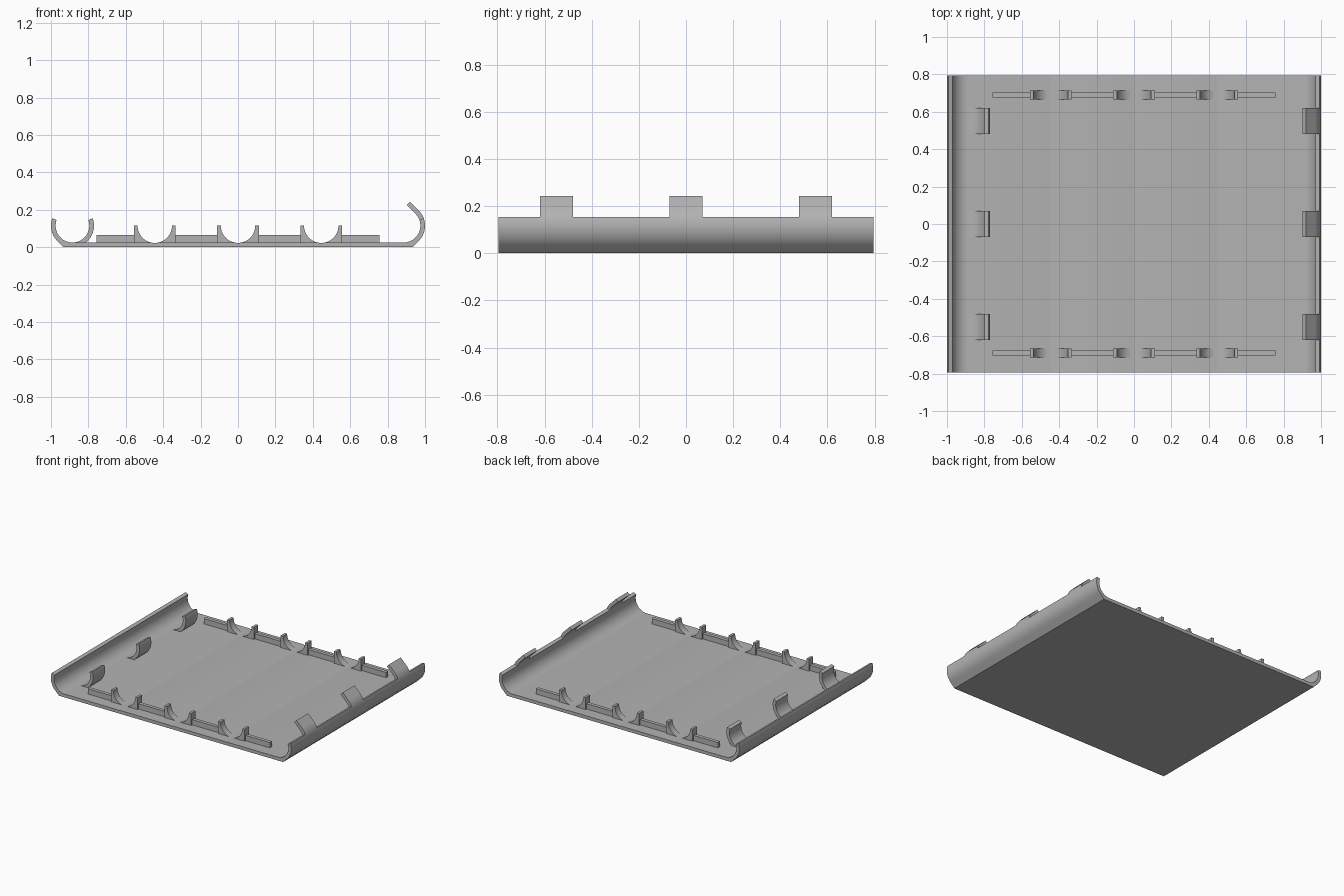
import bpy, bmesh, math

cube = bpy.data.objects.get("Cube")
if cube:
    bpy.data.objects.remove(cube, do_unlink=True)

HALF_DEPTH = 0.795
FLOOR = 0.025                 # floor thickness
OUTER, INNER = 0.115, 0.09    # radii of the rolled edges
CX, CZ = 0.885, 0.115         # centre of the rolled edges
TIP = 20                      # angle at which the rolled walls end
PITCH = 0.445                 # spacing of the cradles
CRADLE_R = 0.092

grey = bpy.data.materials.new("plain_grey")
grey.use_nodes = True
colour = (0.45, 0.45, 0.45, 1)
grey.diffuse_color = colour
grey.node_tree.nodes["Principled BSDF"].inputs["Base Color"].default_value = colour


def arc(cx, cz, r, start, end, n=16):
    """Points along an arc in the x-z plane, angles in degrees."""
    angles = [math.radians(start + (end - start) * i / n) for i in range(n + 1)]
    return [(cx + r * math.cos(a), cz + r * math.sin(a)) for a in angles]


def extrude(name, outline, y, depth):
    """Solid with the given x-z outline, centred on y."""
    bm = bmesh.new()
    face = bm.faces.new([bm.verts.new((x, y - depth / 2, z)) for x, z in outline])
    moved = bmesh.ops.extrude_face_region(bm, geom=[face])["geom"]
    bmesh.ops.translate(bm, vec=(0, depth, 0),
                        verts=[v for v in moved if isinstance(v, bmesh.types.BMVert)])
    bmesh.ops.recalc_face_normals(bm, faces=bm.faces)
    mesh = bpy.data.meshes.new(name)
    bm.to_mesh(mesh)
    bm.free()
    mesh.materials.append(grey)
    obj = bpy.data.objects.new(name, mesh)
    bpy.context.collection.objects.link(obj)
    bpy.ops.object.select_all(action='DESELECT')
    obj.select_set(True)
    bpy.context.view_layer.objects.active = obj
    bpy.ops.object.shade_smooth_by_angle(angle=math.radians(25))
    return obj


def mirrored(points):
    return [(-x, z) for x, z in reversed(points)]


# Tray: flat base, bevelled bottom corners, rolled walls, shallow floor grooves
corner = CX + OUTER * math.tan(math.radians(22.5))
right_wall = ([(corner, 0)] + arc(CX, CZ, OUTER, -45, TIP)
              + arc(CX, CZ, INNER, TIP, -90, 24))
half_groove = math.degrees(math.acos((CZ - FLOOR) / CRADLE_R))
grooves = []
for i in (1, 0, -1):
    grooves += arc(i * PITCH, CZ, CRADLE_R, -90 + half_groove, -90 - half_groove, 4)
extrude("tray", right_wall + grooves + mirrored(right_wall), 0, 2 * HALF_DEPTH)

# Hooks along the right wall's opposite side and snap clips on the left wall
hook = (arc(-CX, CZ, INNER, -90, TIP, 24)
        + [(x, max(z, 0.01)) for x, z in arc(-CX, CZ, OUTER, TIP, -90, 24)])
s = 0.066 * math.sqrt(0.5)
outer_arc = arc(CX, CZ, OUTER, TIP, 45, 8)
inner_arc = arc(CX, CZ, INNER, 45, TIP, 8)
clip = (outer_arc + [(outer_arc[-1][0] - s, outer_arc[-1][1] + s),
                     (inner_arc[0][0] - s, inner_arc[0][1] + s)] + inner_arc)
for place, y in (("front", -0.55), ("middle", 0), ("back", 0.55)):
    extrude(f"{place}_hook", hook, y, 0.14)
    extrude(f"{place}_clip", clip, y, 0.14)

# Rows of cradles joined by low ribs
SINK = 0.01
HALF_CRADLE = 0.111
for row, y in (("front", -0.69), ("back", 0.69)):
    for i in (-1, 0, 1):
        cx = i * PITCH
        half = ([(HALF_CRADLE, SINK), (HALF_CRADLE, CZ)]
                + arc(0, CZ, CRADLE_R, 0, -90 + half_groove, 20)
                + [(CRADLE_R * math.sin(math.radians(half_groove)), SINK)])
        for side, points in (("left", half), ("right", mirrored(half))):
            extrude(f"{row}_cradle_{side}", [(x + cx, z) for x, z in points], y, 0.05)
    ends = [-0.757]
    for i in (-1, 0, 1):
        ends += [i * PITCH - HALF_CRADLE, i * PITCH + HALF_CRADLE]
    ends.append(0.757)
    for a, b in zip(ends[::2], ends[1::2]):
        extrude(f"{row}_rib", [(a, SINK), (b, SINK), (b, 0.065), (a, 0.065)], y, 0.027)
